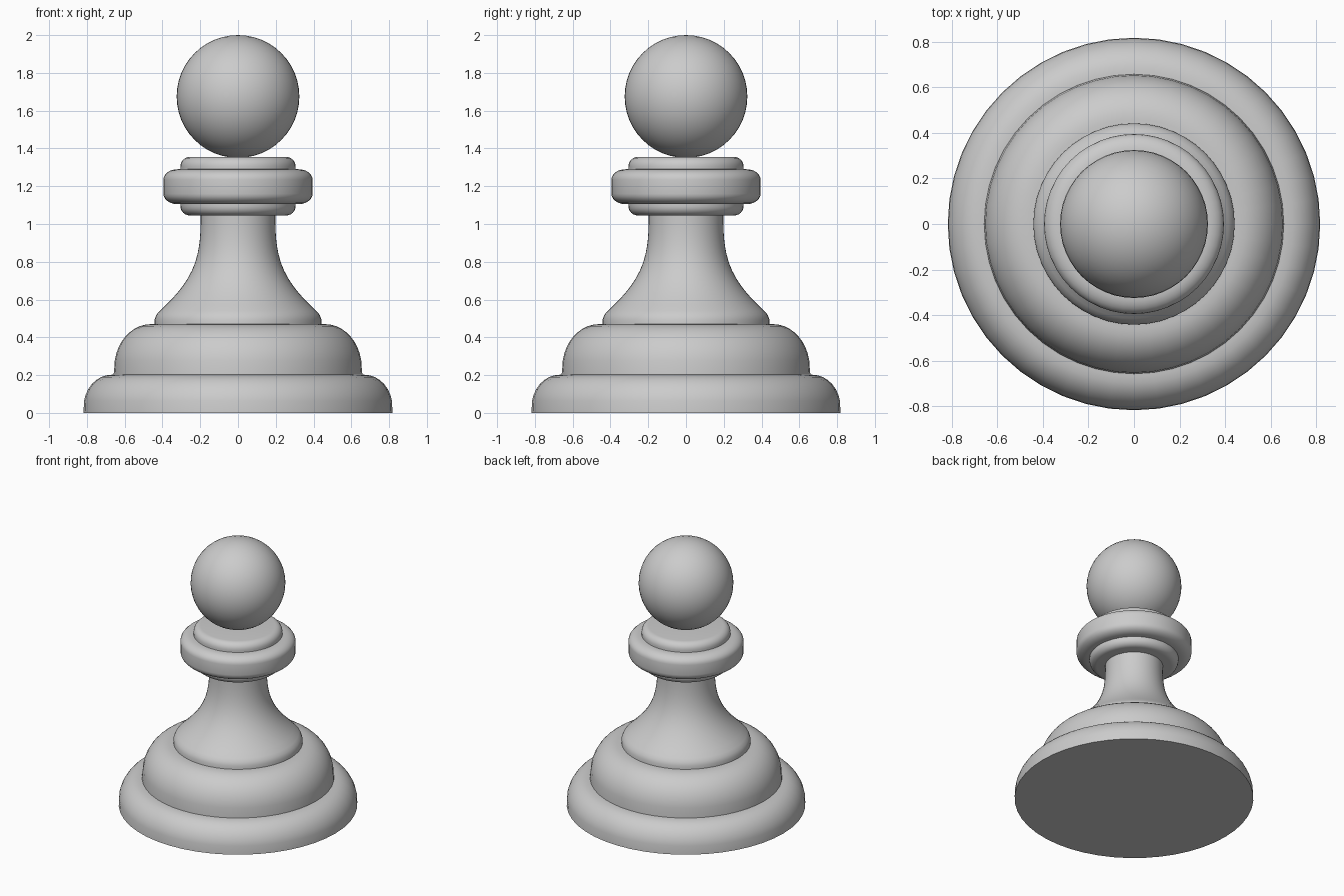
import bpy, bmesh, math

SEGMENTS = 48
cube = bpy.data.objects.get("Cube")
if cube:
    bpy.data.objects.remove(cube, do_unlink=True)

grey = bpy.data.materials.new("plain grey")
grey.use_nodes = True
COLOUR = (0.6, 0.6, 0.6, 1)
grey.diffuse_color = COLOUR
grey.node_tree.nodes["Principled BSDF"].inputs["Base Color"].default_value = COLOUR


def finish(obj, name, angle):
    obj.name = name
    obj.data.materials.append(grey)
    bpy.ops.object.select_all(action="DESELECT")
    obj.select_set(True)
    bpy.context.view_layer.objects.active = obj
    bpy.ops.object.shade_smooth_by_angle(angle=math.radians(angle))


def lathe(name, profile):
    """Spin (radius, height) points, bottom to top, into a closed solid."""
    bm = bmesh.new()
    rings = []
    for r, z in profile:
        turns = [2 * math.pi * i / SEGMENTS for i in range(SEGMENTS)]
        rings.append([bm.verts.new((r * math.cos(a), r * math.sin(a), z)) for a in turns])
    for low, high in zip(rings, rings[1:]):
        for i in range(SEGMENTS):
            j = (i + 1) % SEGMENTS
            bm.faces.new((low[i], low[j], high[j], high[i]))
    bm.faces.new(rings[0][::-1])
    bm.faces.new(rings[-1])
    mesh = bpy.data.meshes.new(name)
    bm.to_mesh(mesh)
    bm.free()
    obj = bpy.data.objects.new(name, mesh)
    bpy.context.collection.objects.link(obj)
    finish(obj, name, 40)


def arc(r, z, width, height, start, end, steps=8):
    """Elliptical arc of profile points about (r, z), angles in degrees."""
    angles = [math.radians(start + (end - start) * i / steps) for i in range(steps + 1)]
    return [(r + width * math.cos(a), z + height * math.sin(a)) for a in angles]


def bezier(p0, p1, p2, p3, steps=14):
    """Cubic curve of profile points."""
    points = []
    for i in range(steps + 1):
        t = i / steps
        w = ((1 - t) ** 3, 3 * t * (1 - t) ** 2, 3 * t * t * (1 - t), t ** 3)
        points.append(tuple(sum(k * p[c] for k, p in zip(w, (p0, p1, p2, p3))) for c in (0, 1)))
    return points


# Stepped foot
lathe("base", arc(0.67, 0.03, 0.148, 0.172, 0, 90) + [(0.6, 0.205)])
base = bpy.data.objects["base"]
for v in base.data.vertices:
    if v.index < SEGMENTS:
        v.co.z = 0
lathe("middle_step", [(0.658, 0.19), (0.658, 0.21)] + arc(0.46, 0.24, 0.195, 0.23, 0, 90, 10))

# Flared stem with a rounded lower lip
lathe("stem", [(0.442, 0.46), (0.442, 0.495), (0.432, 0.52)]
      + bezier((0.415, 0.54), (0.25, 0.69), (0.2, 0.8), (0.198, 1.0)) + [(0.198, 1.06)])

# Three stacked collar rings
lathe("lower_collar", arc(0.255, 1.095, 0.05, 0.05, -90, 0, 6) + [(0.305, 1.12)])
lathe("main_collar", arc(0.32, 1.16, 0.075, 0.055, -90, 0, 6)
      + arc(0.32, 1.235, 0.075, 0.055, 0, 90, 6))
lathe("upper_collar", [(0.305, 1.28)] + arc(0.255, 1.305, 0.05, 0.05, 0, 90, 6))

# Ball on top
bpy.ops.mesh.primitive_uv_sphere_add(segments=SEGMENTS, ring_count=24, radius=0.325,
                                     location=(0, 0, 1.675))
finish(bpy.context.object, "head_ball", 60)
